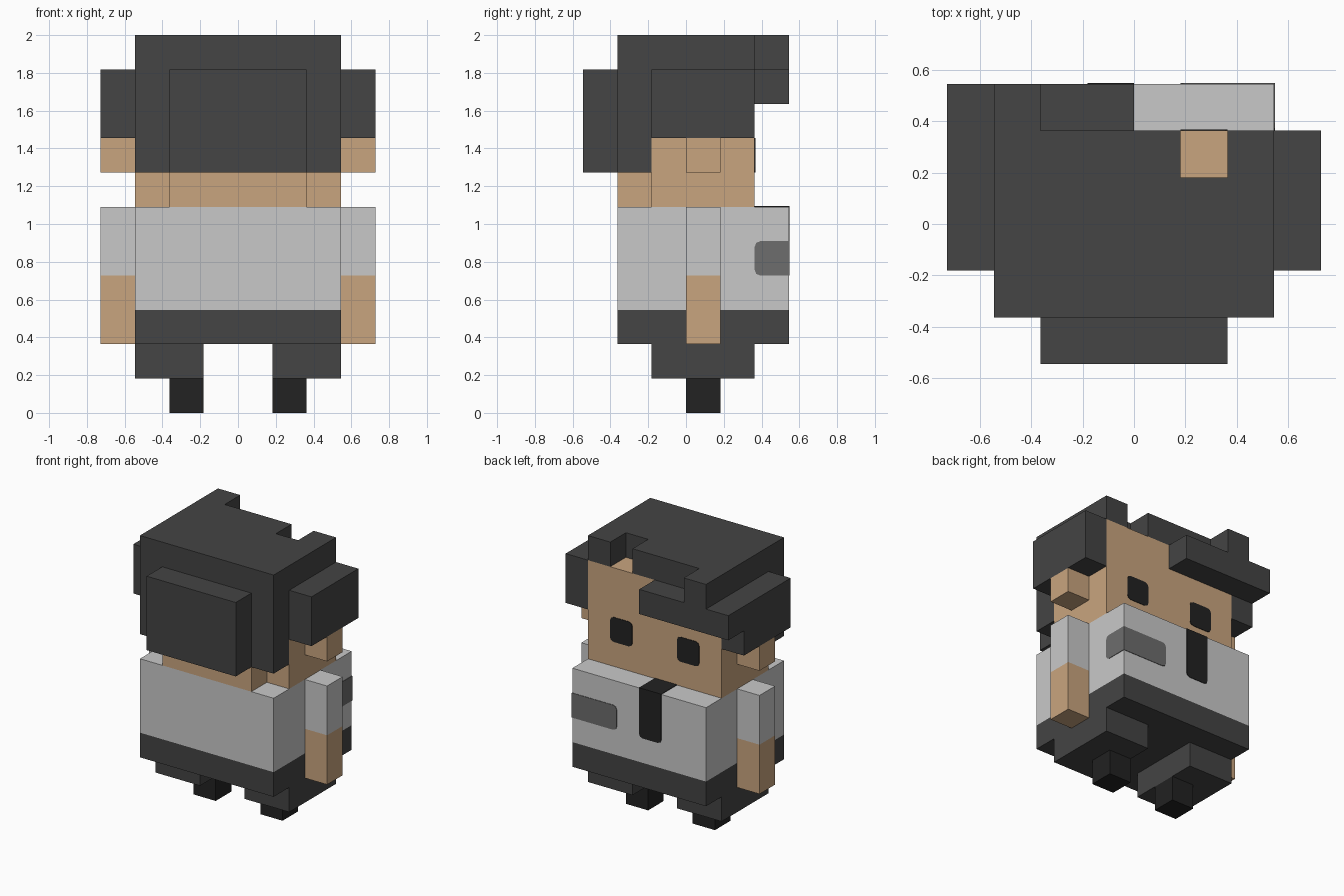
import bpy, bmesh, math
from itertools import product
from mathutils import Vector

cube = bpy.data.objects.get("Cube")
if cube:
    bpy.data.objects.remove(cube)

U = 2 / 11       # size of one block
THICK = 0.02     # plate thickness, in blocks


def material(name, rgb):
    m = bpy.data.materials.new(name)
    m.use_nodes = True
    m.diffuse_color = (*rgb, 1)
    m.node_tree.nodes["Principled BSDF"].inputs["Base Color"].default_value = (*rgb, 1)
    return m


charcoal = material("charcoal", (0.058, 0.058, 0.058))
skin = material("tan skin", (0.584, 0.376, 0.212))
shirt_grey = material("light grey", (0.584, 0.584, 0.584))
black = material("soft black", (0.016, 0.016, 0.016))
badge_grey = material("mid grey", (0.153, 0.153, 0.153))


def finish(name, bm, mat):
    bmesh.ops.scale(bm, vec=(U, U, U), verts=bm.verts)
    mesh = bpy.data.meshes.new(name)
    bm.to_mesh(mesh)
    bm.free()
    mesh.materials.append(mat)
    obj = bpy.data.objects.new(name, mesh)
    bpy.context.scene.collection.objects.link(obj)


def cells(box):
    """Unit cells inside a box given as x, y and z ranges."""
    return set(product(*(range(a, b) for a, b in box)))


def blocks(name, mat, boxes, cut=()):
    """Solid made of whole blocks, keeping only its outer skin."""
    solid = set().union(*map(cells, boxes)) - set().union(*map(cells, cut))
    bm = bmesh.new()
    for cell in solid:
        for axis, side in product(range(3), (0, 1)):
            step = [0, 0, 0]
            step[axis] = 2 * side - 1
            if tuple(c + s for c, s in zip(cell, step)) in solid:
                continue
            corners = []
            for a, b in ((0, 0), (1, 0), (1, 1), (0, 1)):
                p = list(cell)
                p[axis] += side
                p[(axis + 1) % 3] += a
                p[(axis + 2) % 3] += b
                corners.append(bm.verts.new(p))
            bm.faces.new(corners if side else corners[::-1])
    bmesh.ops.remove_doubles(bm, verts=bm.verts, dist=0.001)
    bmesh.ops.dissolve_limit(bm, angle_limit=math.radians(1),
                             verts=bm.verts, edges=bm.edges)
    finish(name, bm, mat)


def plate(name, mat, low, high, axis, rounded=lambda p: True):
    """Thin painted plate whose chosen corners are rounded."""
    low, high = Vector(low), Vector(high)
    bm = bmesh.new()
    bmesh.ops.create_cube(bm, size=1)
    for v in bm.verts:
        v.co = [l + (c + 0.5) * (h - l) for c, l, h in zip(v.co, low, high)]
    corners = [e for e in bm.edges
               if abs((e.verts[0].co - e.verts[1].co).normalized()[axis]) > 0.9
               and rounded((e.verts[0].co + e.verts[1].co) / 2)]
    if corners:
        bmesh.ops.bevel(bm, geom=corners, offset=0.16, segments=2,
                        profile=0.5, affect='EDGES')
    finish(name, bm, mat)


def sides(lo, hi):
    """A matching pair of x ranges, left then right."""
    return (("left", (lo, hi)), ("right", (-hi, -lo)))


# Head with neck and ears
blocks("head", skin, [((-3, 3), (-1, 2), (6, 10)),
                      ((-2, 2), (-2, -1), (6, 7)),
                      ((3, 4), (0, 1), (7, 8)),
                      ((-4, -3), (0, 1), (7, 8))])

# Hair: crown, nape, bun, side locks, fringe and tuft, with a notch
blocks("hair", charcoal, [((-3, 3), (-2, 2), (10, 11)),
                          ((-3, 3), (-2, -1), (7, 10)),
                          ((-2, 2), (-3, -2), (7, 10)),
                          ((3, 4), (-1, 2), (8, 10)),
                          ((-4, -3), (-1, 2), (8, 10)),
                          ((-4, 0), (2, 3), (9, 10)),
                          ((-3, -2), (2, 3), (10, 11))],
       cut=[((1, 2), (1, 2), (10, 11))])

# Torso
blocks("shirt", shirt_grey, [((-3, 3), (-2, 3), (3, 6))])
blocks("waistband", charcoal, [((-3, 3), (-2, 3), (2, 3))])

# Arms
for side, xs in sides(3, 4):
    blocks(side + "_sleeve", shirt_grey, [(xs, (0, 1), (4, 6))])
    blocks(side + "_forearm", skin, [(xs, (0, 1), (2, 4))])

# Legs and feet
for side, xs in sides(1, 3):
    blocks(side + "_leg", charcoal, [(xs, (-1, 2), (1, 2))])
for side, xs in sides(1, 2):
    blocks(side + "_foot", black, [(xs, (0, 1), (0, 1))])

# Eyes
for side, (a, b) in sides(1, 2):
    plate(side + "_eye", black, (a, 2, 7), (b, 2 + THICK, 8), 1)

# Tie, folded over the top of the shirt
plate("tie", black, (-1, 3, 4), (0, 3 + THICK, 6 + THICK), 1, lambda p: p.z < 5)
plate("tie_fold", black, (-1, 2, 6), (0, 3, 6 + THICK), 2, lambda p: False)

# Badge wrapping the shirt corner
plate("badge_chest", badge_grey, (1, 3, 4), (3 + THICK, 3 + THICK, 5), 1, lambda p: p.x < 2)
plate("badge_side", badge_grey, (3, 2, 4), (3 + THICK, 3, 5), 0, lambda p: p.y < 2.5)
